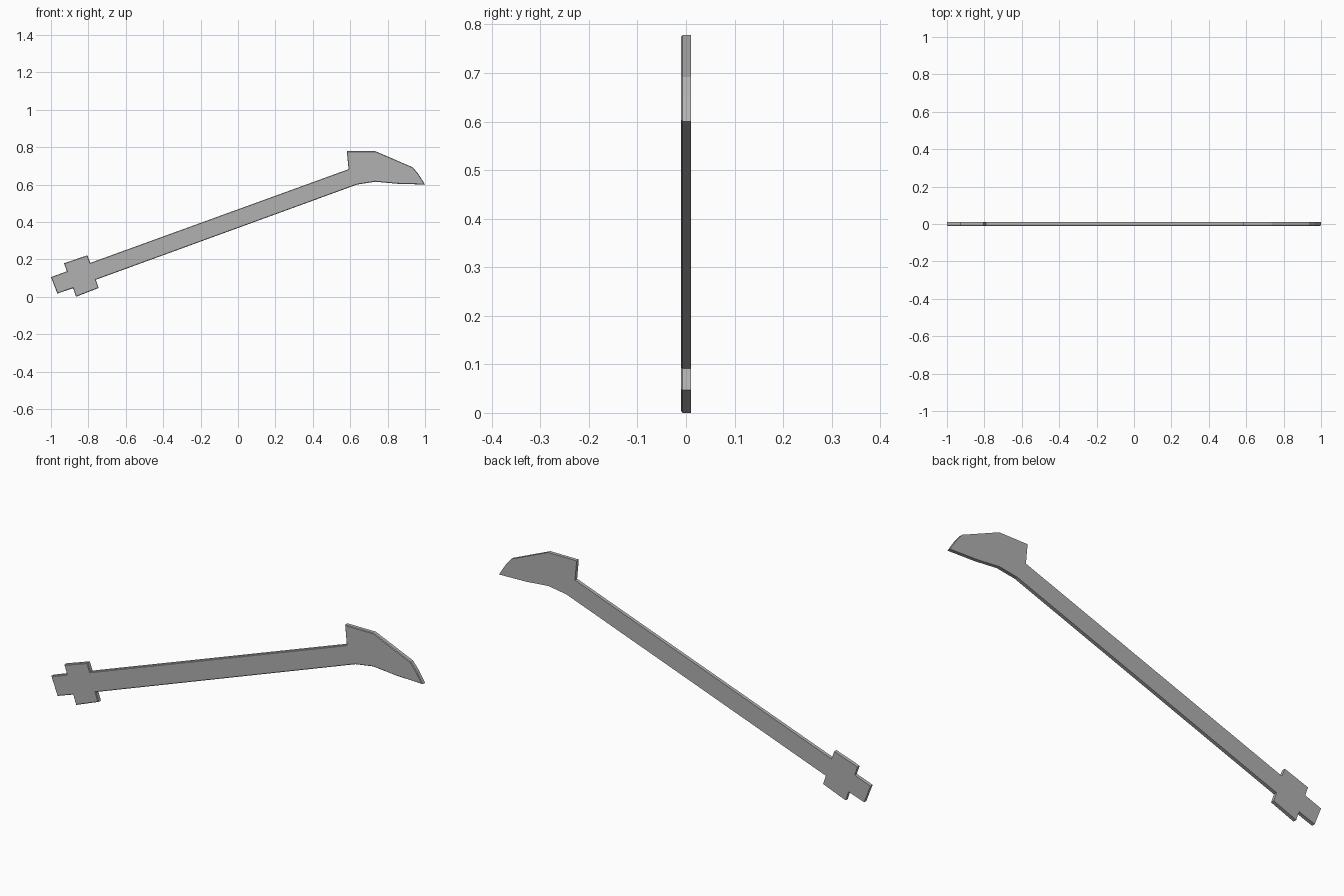
import bpy, bmesh

if "Cube" in bpy.data.objects:
    bpy.data.objects.remove(bpy.data.objects["Cube"])

HALF = 0.01      # half thickness
CHAMFER = 0.003  # small bevel round the front face

# Side outline (x, z), clockwise from the butt of the handle
butt_top = [(-1.0, 0.105), (-0.915, 0.136), (-0.93, 0.179), (-0.805, 0.222), (-0.79, 0.181)]
head = [(0.591, 0.682), (0.582, 0.778), (0.735, 0.778), (0.935, 0.692), (0.964, 0.657),
        (1.0, 0.6), (0.855, 0.604), (0.733, 0.615), (0.637, 0.6)]
butt_bottom = [(-0.76, 0.091), (-0.745, 0.047), (-0.866, 0.0), (-0.882, 0.046), (-0.966, 0.017)]
outline = butt_top + head + butt_bottom

# Flat plate: back face extruded forward
bm = bmesh.new()
back = bm.faces.new([bm.verts.new((x, HALF, z)) for x, z in outline])
ext = bmesh.ops.extrude_face_region(bm, geom=[back], use_keep_orig=True)
front_verts = [g for g in ext["geom"] if isinstance(g, bmesh.types.BMVert)]
bmesh.ops.translate(bm, verts=front_verts, vec=(0, -2 * HALF, 0))
bmesh.ops.recalc_face_normals(bm, faces=bm.faces)

# Chamfer round the front rim
rim = [e for e in bm.edges if all(v.co.y < 0 for v in e.verts)]
bmesh.ops.bevel(bm, geom=rim, offset=CHAMFER, segments=1, affect='EDGES')
bmesh.ops.recalc_face_normals(bm, faces=bm.faces)

mesh = bpy.data.meshes.new("hooked_club")
bm.to_mesh(mesh)
bm.free()

# Dark grey
mat = bpy.data.materials.new("dark_grey")
mat.diffuse_color = (0.44, 0.44, 0.44, 1)
mat.use_nodes = True
mat.node_tree.nodes["Principled BSDF"].inputs["Base Color"].default_value = mat.diffuse_color
mesh.materials.append(mat)
bpy.context.collection.objects.link(bpy.data.objects.new("hooked_club", mesh))
